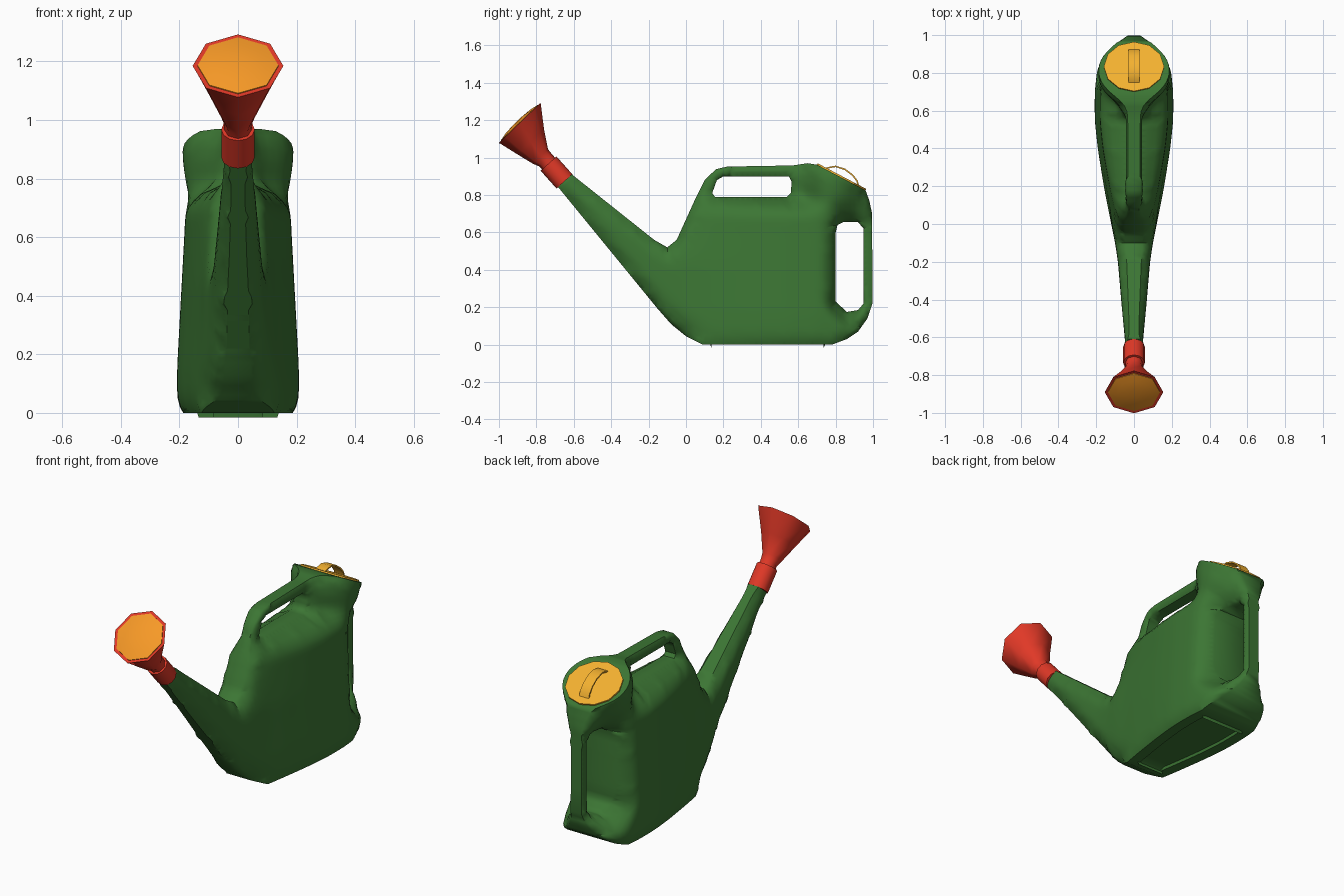
import bpy, bmesh, math
from mathutils import Vector
from mathutils.geometry import delaunay_2d_cdt, intersect_point_line

if "Cube" in bpy.data.objects:
    bpy.data.objects.remove(bpy.data.objects["Cube"])


def material(name, rgb):
    m = bpy.data.materials.new(name)
    m.diffuse_color = (*rgb, 1)
    m.use_nodes = True
    m.node_tree.nodes["Principled BSDF"].inputs["Base Color"].default_value = m.diffuse_color
    return m


GREEN = material("green_plastic", (0.045, 0.18, 0.034))
RED = material("red_plastic", (0.75, 0.04, 0.02))
YELLOW = material("yellow_plastic", (0.9, 0.44, 0.03))
ORANGE = material("orange_plastic", (0.93, 0.32, 0.02))


def finish(bm, name, mat, angle=35):
    bmesh.ops.recalc_face_normals(bm, faces=bm.faces)
    me = bpy.data.meshes.new(name)
    bm.to_mesh(me)
    bm.free()
    ob = bpy.data.objects.new(name, me)
    bpy.context.collection.objects.link(ob)
    me.materials.append(mat)
    bpy.ops.object.select_all(action='DESELECT')
    ob.select_set(True)
    bpy.context.view_layer.objects.active = ob
    bpy.ops.object.shade_smooth_by_angle(angle=math.radians(angle))
    return ob


# Side outline (y, z): spout tip, front, top handle, neck, back handle, base
OUTLINE = [(-.69, .85), (-.61, .91), (-.17, .56), (-.1, .52), (-.05, .56), (.05, .78),
           (.1, .88), (.16, .938), (.22, .952), (.57, .958), (.65, .97), (.70, .962),
           (.96, .825), (.98, .77), (.995, .7), (.997, .22), (.97, .14), (.92, .07),
           (.86, .03), (.78, 0), (.09, 0), (0, .045), (-.08, .11), (-.15, .19)]
HOLES = [[(.14, .81), (.155, .79), (.54, .79), (.56, .81), (.565, .87), (.55, .9),
          (.2, .9), (.165, .88)],
         [(.80, .23), (.86, .175), (.92, .185), (.95, .22), (.95, .62), (.92, .655),
          (.84, .655), (.81, .64), (.80, .6)]]
# Half-width of the body along y
PLAN = [(-.7, .05), (-.6, .052), (-.2, .085), (-.1, .1), (0, .122), (.2, .16), (.4, .192),
        (.55, .208), (.7, .208), (.82, .195), (.93, .15), (1, .08)]


def lerp_table(table, x):
    for (x0, v0), (x1, v1) in zip(table, table[1:]):
        if x <= x1:
            return v0 + (v1 - v0) * max(0, (x - x0) / (x1 - x0))
    return table[-1][1]


def smooth(t):
    t = min(max(t, 0), 1)
    return t * t * (3 - 2 * t)


def segments(poly):
    return [(Vector(a), Vector(b)) for a, b in zip(poly, poly[1:] + poly[:1])]


SEGS = [s for poly in [OUTLINE] + HOLES for s in segments(poly)]


def seg_dist(p, s):
    q, t = intersect_point_line(p, *s)
    return (p - s[0].lerp(s[1], min(max(t, 0), 1))).length


def edge_dist(p):
    return min(seg_dist(p, s) for s in SEGS)


def inside(p):
    c = False
    for a, b in SEGS:
        if (a.y > p.y) != (b.y > p.y) and p.x < (b.x - a.x) * (p.y - a.y) / (b.y - a.y) + a.x:
            c = not c
    return c


def rounding(p, s, base):
    mid = (s[0] + s[1]) / 2
    if mid.x < -.6 or (.65 < mid.x < .96 and mid.y > .87):   # open ends: tip and neck
        return 1
    if mid.y < .1 and mid.x > 0:
        f, r = .9, .045
    elif abs(mid.x - .8) < .03:
        f, r = .85, .03
    elif mid.x > .1:
        f, r = .6, .025
    else:
        f, r = .45, base
    d = min(seg_dist(p, s) / r, 1)
    return f + (1 - f) * math.sqrt(1 - (1 - d) ** 2)


def half_width(p):
    y, z = p
    shift = .3 * max(0, z - .45) * smooth((.5 - y) / .4) * smooth((y + .15) / .2)
    w = base = lerp_table(PLAN, y - shift)
    w *= 1 - .13 * min(max((z - .15) / .5, 0), 1) * smooth((y + .1) / .2)
    # thin the wall towards the two grips
    if y > 0:
        thin = min(w, .055)
        d = math.hypot(max(0, .8 - z) / .1, max(0, y - .61) / .17)
        w = thin + (w - thin) * smooth(d)
        d = math.hypot(max(0, .85 - y) / .09, max(0, .2 - z) / .1, max(0, z - .65) / .14)
        w = thin + (w - thin) * smooth(d)
    w *= min(rounding(p, s, base) for s in SEGS)
    # round filler neck
    a, b = Vector((.65, .985)), Vector((.975, .817))
    ax = (b - a).normalized()
    rel = p - (a + b) / 2
    t = rel.dot(ax) / ((b - a).length / 2)
    s = abs(rel.dot(Vector((ax.y, -ax.x))))
    if abs(t) < 1:
        neck = max(.192 * math.sqrt(1 - t * t), .045)
        w += (neck - w) * (1 - smooth((s - .02) / .2))
    return w


# Body: triangulated side sheet, mirrored and bridged along its edges
def build_body():
    pts, edges = [], []
    for poly in [OUTLINE] + HOLES:
        start = len(pts)
        for a, b in segments(poly):
            n = max(1, math.ceil((b - a).length / .03))
            pts += [a.lerp(b, i / n) for i in range(n)]
        count = len(pts) - start
        edges += [(start + i, start + (i + 1) % count) for i in range(count)]
    extra = []

    def add(q, gap, space):
        if inside(q) and edge_dist(q) > gap and all((q - e).length > space for e in extra):
            extra.append(q)
    for off in (.009, .022):
        for i, j in edges:
            d = (pts[j] - pts[i]).normalized()
            for side in (1, -1):
                add((pts[i] + pts[j]) / 2 + Vector((-d.y, d.x)) * off * side, off * .95, .011)
    for i in range(-28, 41):
        for j in range(0, 41):
            add(Vector((i * .025, j * .025)), .032, .012)
    vs, _, fs, *_ = delaunay_2d_cdt(pts + extra, edges, [], 0, 1e-5)
    vs = [Vector(v) for v in vs]
    fs = [f for f in fs if inside(sum((vs[i] for i in f), Vector((0, 0))) / len(f))]
    used = {}
    for f in fs:
        for a, b in zip(f, f[1:] + f[:1]):
            used.setdefault(frozenset((a, b)), []).append((a, b))
    rim = [e[0] for e in used.values() if len(e) == 1]
    # relax the widths: the rim along itself, the wall with all neighbours
    ws = [half_width(v) for v in vs]
    on_rim = {i for e in rim for i in e}
    near = [[] for _ in vs]
    for a, b in [e[0] for e in used.values()]:
        is_rim = len(used[frozenset((a, b))]) == 1
        if is_rim or a not in on_rim:
            near[a].append(b)
        if is_rim or b not in on_rim:
            near[b].append(a)
    for _ in range(4):
        ws = [.5 * w + .5 * sum(ws[k] for k in n) / len(n) if n else w for w, n in zip(ws, near)]
    bm = bmesh.new()
    right = [bm.verts.new((w, v.x, v.y)) for v, w in zip(vs, ws)]
    left = [bm.verts.new((-w, v.x, v.y)) for v, w in zip(vs, ws)]
    for f in fs:
        bm.faces.new([right[i] for i in f])
        bm.faces.new([left[i] for i in reversed(f)])
    base = []
    for a, b in rim:
        face = bm.faces.new((right[b], right[a], left[a], left[b]))
        if max(vs[a].y, vs[b].y) < .003:
            base.append(face)
    bmesh.ops.delete(bm, geom=[v for v in bm.verts if not v.link_faces], context='VERTS')
    bmesh.ops.recalc_face_normals(bm, faces=bm.faces)
    # recessed panel under the base
    bmesh.ops.inset_region(bm, faces=base, thickness=.06, depth=0)
    bmesh.ops.inset_region(bm, faces=base, thickness=.004, depth=-.015)
    return finish(bm, "can_body", GREEN, 45)


build_body()


# Rings of (y, z, radius) lofted along an axis in the side plane
def loft(name, rings, axis, sides, mat, angle, squash=1):
    ax = Vector((0, *axis)).normalized()
    side = Vector((1, 0, 0))
    up = ax.cross(side)
    bm = bmesh.new()
    loops = []
    for y, z, r in rings:
        loops.append([bm.verts.new(Vector((0, y, z)) + side * r * math.cos(a) + up * r * squash * math.sin(a))
                      for a in (math.tau * i / sides for i in range(sides))])
    for lo, hi in zip(loops, loops[1:]):
        for i in range(sides):
            j = (i + 1) % sides
            bm.faces.new((lo[i], lo[j], hi[j], hi[i]))
    bm.faces.new(loops[0])
    bm.faces.new(loops[-1])
    return finish(bm, name, mat, angle)


# Collar and sprinkler rose
loft("spout_collar", [(-.650, .873, .057), (-.735, .968, .057)], (-.67, .74), 12, RED, 40)
loft("rose_funnel", [(-.715, .945, .047), (-.750, .985, .047), (-.778, 1.006, .056), (-.830, 1.085, .098),
                     (-.884, 1.178, .150), (-.890, 1.185, .155), (-.889, 1.184, .140)],
     (-.69, .72), 8, RED, 50)
loft("rose_face", [(-.885, 1.180, .139), (-.891, 1.187, .138), (-.898, 1.194, .09), (-.901, 1.197, .03)],
     (-.69, .72), 8, ORANGE, 30)

# Filler cap and its arched strap
TILT = (.466, .885)
loft("filler_cap", [(.826, .885, .160), (.834, .901, .160)], TILT, 12, YELLOW, 30, .92)
bm = bmesh.new()
arch = [(.735, .935), (.76, .946), (.80, .953), (.85, .937), (.89, .907), (.915, .875), (.925, .835)]
rows = []
for k, (y, z) in enumerate(arch):
    a, b = Vector(arch[max(k - 1, 0)]), Vector(arch[min(k + 1, len(arch) - 1)])
    d = (b - a).normalized() * .004
    rows.append([bm.verts.new((x, y + s * d.y, z - s * d.x))
                 for x, s in ((-.03, 1), (.03, 1), (.03, -1), (-.03, -1))])
for lo, hi in zip(rows, rows[1:]):
    for i in range(4):
        j = (i + 1) % 4
        bm.faces.new((lo[i], lo[j], hi[j], hi[i]))
bm.faces.new(rows[0])
bm.faces.new(rows[-1])
finish(bm, "cap_strap", YELLOW, 40)
